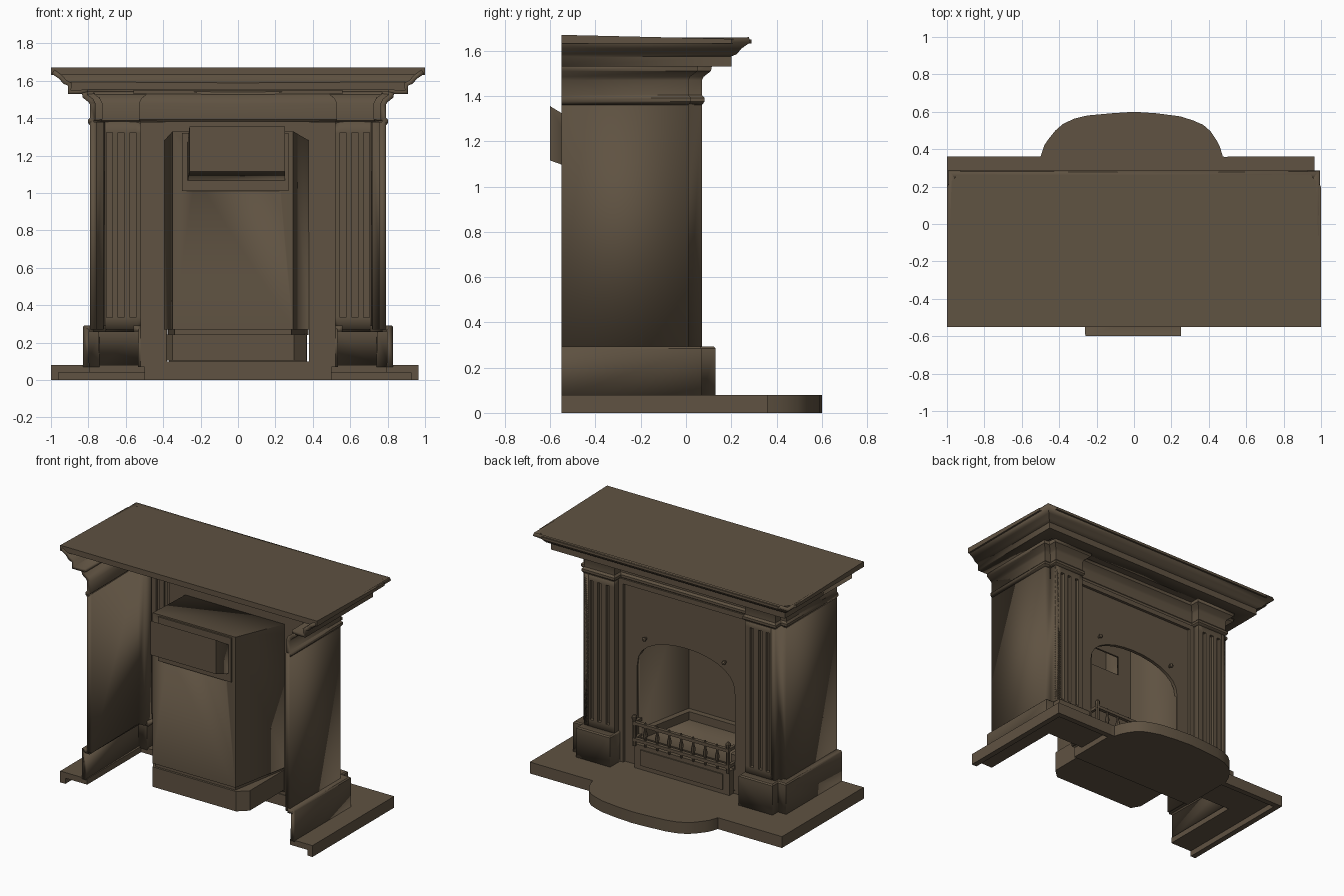
import bpy, bmesh, math
from mathutils import Vector

if "Cube" in bpy.data.objects:
    bpy.data.objects.remove(bpy.data.objects["Cube"])

stone = bpy.data.materials.new("dark brown stone")
stone.diffuse_color = (0.115, 0.085, 0.054, 1)
stone.use_nodes = True
stone.node_tree.nodes["Principled BSDF"].inputs["Base Color"].default_value = stone.diffuse_color


def add(name, bm):
    me = bpy.data.meshes.new(name)
    bm.to_mesh(me)
    bm.free()
    ob = bpy.data.objects.new(name, me)
    bpy.context.collection.objects.link(ob)
    me.materials.append(stone)
    return ob


def mirror(ob):
    m = ob.modifiers.new("mirror", 'MIRROR')
    m.use_clip = True
    return ob


def thicken(ob, t):
    m = ob.modifiers.new("thickness", 'SOLIDIFY')
    m.thickness, m.offset = t, -1
    return ob


def sweep(path, profile):
    """Mitred sheet along a plan path (outside on its left); profile = (offset, z)."""
    pts = [Vector(p) for p in path]
    norms = []
    for a, b in zip(pts, pts[1:]):
        d = (b - a).normalized()
        norms.append(Vector((-d.y, d.x)))
    bm = bmesh.new()
    rows = []
    for i, p in enumerate(pts):
        n1, n2 = norms[max(i - 1, 0)], norms[min(i, len(norms) - 1)]
        m = (n1 + n2) / (1 + n1.dot(n2))
        rows.append([bm.verts.new((p.x + o * m.x, p.y + o * m.y, z)) for o, z in profile])
    for a, b in zip(rows, rows[1:]):
        for k in range(len(profile) - 1):
            bm.faces.new((a[k], a[k + 1], b[k + 1], b[k]))
    bm.normal_update()
    return bm


def prism(name, pts, z0, z1):
    bm = bmesh.new()
    lo = [bm.verts.new((x, y, z0)) for x, y in pts]
    hi = [bm.verts.new((x, y, z1)) for x, y in pts]
    bm.faces.new(lo)
    bm.faces.new(hi)
    for i in range(len(pts)):
        j = (i + 1) % len(pts)
        bm.faces.new((lo[i], lo[j], hi[j], hi[i]))
    bmesh.ops.recalc_face_normals(bm, faces=bm.faces)
    return add(name, bm)


def box(name, x0, x1, y0, y1, z0, z1):
    return prism(name, [(x0, y0), (x1, y0), (x1, y1), (x0, y1)], z0, z1)


def open_box(name, front, back, t):
    """Tapered hollow box open toward +y; ends are (x0, x1, z0, z1, y)."""
    bm = bmesh.new()
    f, b = [[bm.verts.new(c) for c in ((x0, y, z0), (x1, y, z0), (x1, y, z1), (x0, y, z1))]
            for x0, x1, z0, z1, y in (front, back)]
    cap = bm.faces.new(f)
    bm.faces.new(b)
    for i in range(4):
        j = (i + 1) % 4
        bm.faces.new((f[i], f[j], b[j], b[i]))
    bmesh.ops.recalc_face_normals(bm, faces=bm.faces)
    bmesh.ops.delete(bm, geom=[cap], context='FACES_ONLY')
    return thicken(add(name, bm), t)


def lathe(name, prof, x, y, sides=8):
    bm = bmesh.new()
    rings = [[bm.verts.new((x + r * math.cos(2 * math.pi * s / sides),
                            y + r * math.sin(2 * math.pi * s / sides), z))
              for s in range(sides)] for r, z in prof]
    for a, b in zip(rings, rings[1:]):
        for s in range(sides):
            t = (s + 1) % sides
            bm.faces.new((a[s], a[t], b[t], b[s]))
    bm.faces.new(rings[0][::-1])
    bm.faces.new(rings[-1])
    return add(name, bm)


# side walls
bm = sweep([(-.79, -.55), (-.79, .01), (-.745, .01), (-.745, .07)], [(0, .27), (0, 1.38)])
thicken(mirror(add("side_wall", bm)), .035)

# fluted pillar fronts
flutes = [(-.70, -.672), (-.64, -.612), (-.575, -.547)]
front = [(-.745, .07)] + [(x, .07) for f in flutes for x in f] + [(-.51, .07), (-.51, -.02)]
bm = sweep(front, [(0, .27), (0, .34), (0, 1.32), (0, 1.38)])
cells = []
for f in bm.faces:
    c = f.calc_center_median()
    if .5 < c.z < 1.2 and c.y > .065 and any(a < c.x < b for a, b in flutes):
        cells.append(f)
bmesh.ops.inset_individual(bm, faces=cells, thickness=.003, depth=-.02)
thicken(mirror(add("pillar", bm)), .012)

# plinth around walls and pillars
bm = sweep([(-.83, -.55), (-.83, .07), (-.765, .07), (-.765, .13), (-.50, .13), (-.50, -.02)],
           [(0, .07), (0, .285), (-.008, .293), (-.06, .293)])
thicken(mirror(add("plinth", bm)), .035)

# frieze with necking and bed moulding, breaking forward over the pillars
bm = sweep([(-.79, -.55), (-.79, .01), (-.745, .01), (-.745, .07), (-.51, .07), (-.51, .0), (0, .0)],
           [(0, 1.36), (.012, 1.375), (.012, 1.392), (0, 1.405), (0, 1.47),
            (.008, 1.485), (.04, 1.51), (.045, 1.535)])
thicken(mirror(add("frieze", bm)), .03)

# cornice, centre soffit and mantel shelf
bm = sweep([(-.79, -.55), (-.79, .08), (0, .08)],
           [(.015, 1.53), (.12, 1.53), (.12, 1.575), (.145, 1.585), (.165, 1.61), (.205, 1.637)])
thicken(mirror(add("cornice", bm)), .025)
box("centre_soffit", -.56, .56, .02, .12, 1.53, 1.55)
shelf = prism("mantel_shelf", [(-1, -.55), (1, -.55), (1, .20), (.92, .29), (-.92, .29), (-1, .20)],
              1.632, 1.66)
for v in shelf.data.vertices:
    if v.co.z > 1.65:
        v.co.z = 1.67 - .02 * (v.co.y + .55) / .84

# hearth: rounded centre and hollow wings
prism("hearth_centre", [(-.5, -.03), (-.5, .36), (-.48, .42), (-.46, .45), (-.42, .50), (-.38, .535),
                        (-.32, .563), (-.25, .58), (-.12, .592), (0, .6), (.12, .592), (.25, .575),
                        (.32, .552), (.37, .53), (.41, .495), (.44, .45), (.46, .41), (.475, .36),
                        (.5, .358), (.5, -.03)], 0, .08)
for s, e in ((-1, 1.0), (1, .965)):
    side = "left" if s < 0 else "right"
    box("hearth_wing_" + side, *sorted((s * .79, s * e)), -.55, .36, .04, .08)
    box("hearth_front_" + side, *sorted((s * .5, s * .79)), .05, .36, .04, .08)
    box("hearth_edge_" + side, *sorted((s * (e - .04), s * e)), -.55, .36, 0, .08)
    box("hearth_front_edge_" + side, *sorted((s * .5, s * (e - .04))), .32, .36, 0, .08)

# insert plate with arched opening
cu = bpy.data.curves.new("insert_plate", 'CURVE')
cu.dimensions, cu.fill_mode, cu.extrude = '2D', 'BOTH', .012
arch = [(.38 * math.cos(math.pi * i / 14), .78 + .22 * math.sin(math.pi * i / 14) ** .8)
        for i in range(1, 14)]
arch = [(.38, .1), (.38, .78)] + arch + [(-.38, .78), (-.38, .1)]
for loop in ([(-.52, .07), (.52, .07), (.52, 1.38), (-.52, 1.38)], arch):
    sp = cu.splines.new('POLY')
    sp.points.add(len(loop) - 1)
    for p, (x, z) in zip(sp.points, loop):
        p.co = (x, z, 0, 1)
    sp.use_cyclic_u = True
plate = bpy.data.objects.new("insert_plate", cu)
plate.rotation_euler.x = math.pi / 2
plate.location.y = -.012
cu.materials.append(stone)
bpy.context.collection.objects.link(plate)

# raised frame around the plate, and two knobs
for s in (-1, 1):
    box("frame_side", *sorted((s * .475, s * .51)), -.005, .02, .08, 1.37)
    knob = lathe("knob", [(.008, 0), (.008, .015), (.014, .02), (.014, .03), (.006, .036)], 0, 0)
    knob.rotation_euler.x = -math.pi / 2
    knob.location = (s * .31, -.002, .99)
box("frame_top", -.475, .475, -.005, .02, 1.335, 1.37)

# firebox shell, open to the arch, with a flue mouth cut in the back
firebox = open_box("firebox", (-.395, .38, .27, 1.28, -.01), (-.35, .295, .27, 1.33, -.45), .022)
cutter = box("flue_cutter", -.23, .21, -.55, -.35, 1.09, 1.23)
cutter.hide_render = True
cutter.display_type = 'WIRE'
cut = firebox.modifiers.new("flue_hole", 'BOOLEAN')
cut.operation, cut.object, cut.solver = 'DIFFERENCE', cutter, 'EXACT'
open_box("flue", (-.27, .25, 1.06, 1.26, -.445), (-.26, .25, 1.115, 1.355, -.6), .02)
# flue flange around the mouth
for x0, x1, z0, z1 in ((-.30, .27, 1.01, 1.08), (-.30, .27, 1.25, 1.32),
                       (-.30, -.24, 1.08, 1.25), (.22, .27, 1.08, 1.25)):
    box("flue_flange", x0, x1, -.462, -.445, z0, z1)

# firebox base
prism("firebox_base", [(-.385, .0), (-.385, -.39), (-.35, -.45), (.30, -.45), (.365, -.39), (.365, .0)],
      .105, .245)
prism("firebox_neck", [(-.375, -.005), (-.34, -.435), (.285, -.435), (.36, -.005)], .24, .275)

# ash front and grate
box("ash_front", -.37, .37, -.01, .045, .08, .25)
box("ash_front_panel", -.32, .32, .04, .053, .11, .22)
box("grate_lower_rail", -.375, .375, .04, .065, .275, .297)
box("grate_upper_rail", -.375, .375, .04, .065, .39, .412)
for s in (-1, 1):
    for z in (.275, .39):
        box("grate_return", *sorted((s * .355, s * .375)), -.02, .055, z, z + .022)
    lathe("grate_post", [(.013, .24), (.013, .42), (.018, .432), (.018, .445), (.006, .46)], s * .365, .0525)
for i in range(7):
    x = -.28 + .56 * i / 6
    lathe("grate_baluster", [(.008, .25), (.008, .30), (.016, .335), (.008, .37), (.008, .41), (.003, .425)],
          x, .0525)
# ledges inside the firebox
box("firebox_back_ledge", -.33, .28, -.43, -.39, .27, .34)
prism("firebox_left_ledge", [(-.375, -.02), (-.33, -.43), (-.29, -.43), (-.335, -.02)], .27, .34)
prism("firebox_right_ledge", [(.36, -.02), (.28, -.43), (.24, -.43), (.32, -.02)], .27, .34)

# smooth curves, keep crisp edges
for ob in bpy.context.collection.objects:
    ob.select_set(ob.type == 'MESH')
    if ob.type == 'MESH':
        bpy.context.view_layer.objects.active = ob
bpy.ops.object.shade_smooth_by_angle(angle=math.radians(30))
